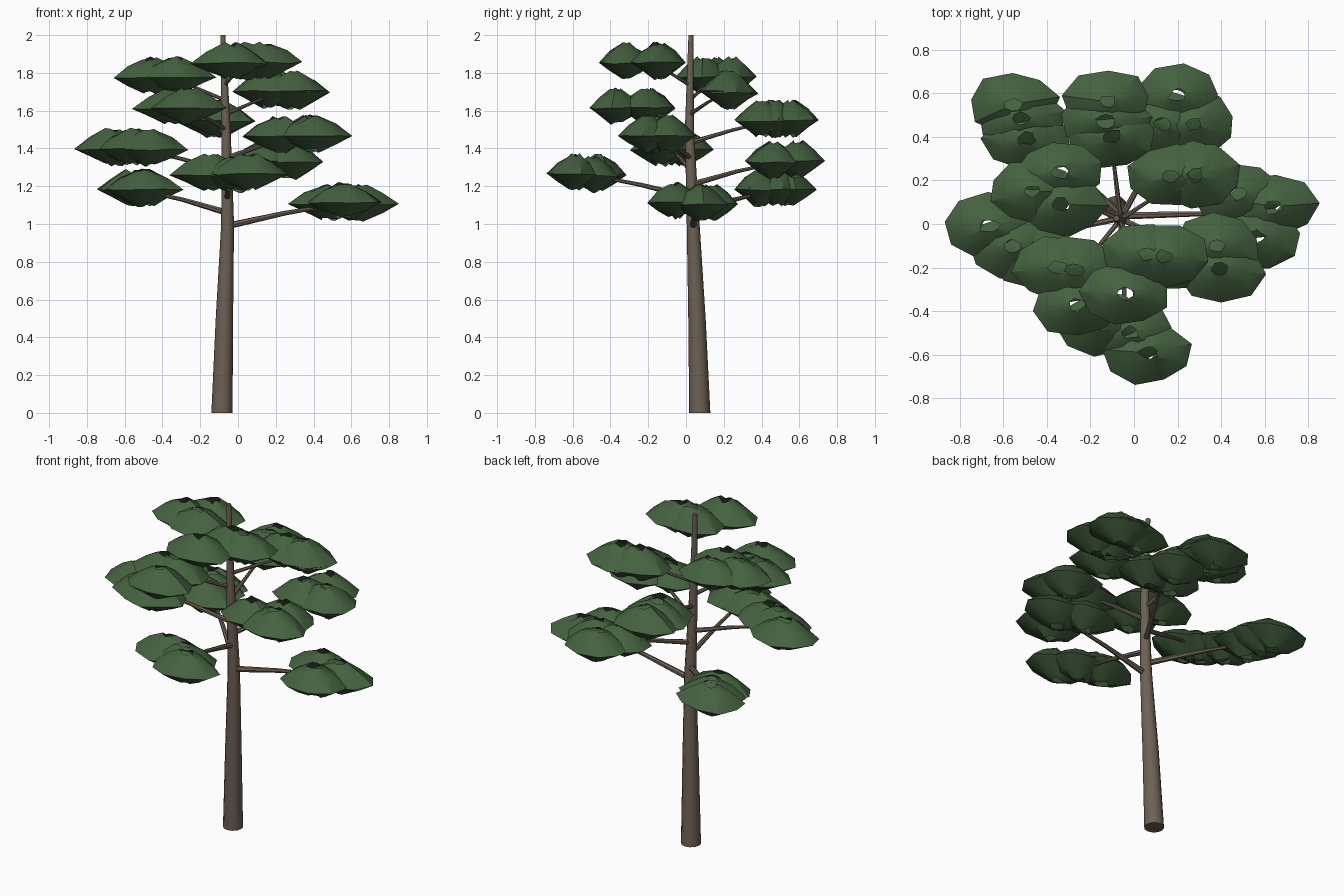
import bpy, bmesh, math, random
from mathutils import Vector

if "Cube" in bpy.data.objects:
    bpy.data.objects.remove(bpy.data.objects["Cube"])

random.seed(4)


def material(name, rgb):
    m = bpy.data.materials.new(name)
    m.diffuse_color = (*rgb, 1)
    m.use_nodes = True
    m.node_tree.nodes["Principled BSDF"].inputs["Base Color"].default_value = m.diffuse_color
    return m


BARK = material("bark brown", (0.155, 0.120, 0.090))
LEAF = material("needle green", (0.058, 0.120, 0.050))


def finish(bm, name, mat, angle):
    bmesh.ops.recalc_face_normals(bm, faces=bm.faces[:])
    me = bpy.data.meshes.new(name)
    bm.to_mesh(me)
    bm.free()
    me.materials.append(mat)
    ob = bpy.data.objects.new(name, me)
    bpy.context.collection.objects.link(ob)
    bpy.ops.object.select_all(action='DESELECT')
    ob.select_set(True)
    bpy.context.view_layer.objects.active = ob
    bpy.ops.object.shade_smooth_by_angle(angle=math.radians(angle))
    return ob


def skin(bm, rings):
    """Join consecutive rings of verts with quads."""
    n = len(rings[0])
    for a, b in zip(rings, rings[1:]):
        for i in range(n):
            j = (i + 1) % n
            bm.faces.new((a[i], a[j], b[j], b[i]))


def limb(name, path, radii, sides, level=False):
    """Tapered tube along a path, capped at both ends."""
    bm = bmesh.new()
    pts = [Vector(p) for p in path]
    rings = []
    for k, (p, r) in enumerate(zip(pts, radii)):
        d = pts[min(k + 1, len(pts) - 1)] - pts[max(k - 1, 0)]
        d = Vector((0, 0, 1)) if level else d.normalized()
        u = d.cross(Vector((0, 1, 0)) if level else Vector((0, 0, 1))).normalized()
        v = d.cross(u)
        rings.append([bm.verts.new(p + r * (math.cos(t) * u + math.sin(t) * v))
                      for t in (2 * math.pi * i / sides for i in range(sides))])
    skin(bm, rings)
    bm.faces.new(rings[0])
    bm.faces.new(rings[-1])
    return finish(bm, name, BARK, 40)


# Trunk, gently bent
TRUNK = [(-.085, .073, 0), (-.072, .058, .5), (-.055, .038, 1.0),
         (-.063, .018, 1.5), (-.08, .026, 2.0)]
limb("trunk", TRUNK, [.056, .046, .034, .024, .013], 12, level=True)


def trunk_at(z):
    k = min(int(z / .5), 3)
    return Vector(TRUNK[k]).lerp(Vector(TRUNK[k + 1]), z / .5 - k)


# Foliage pad: squat double cone, open at top and bottom, uneven rims
PROFILE = [(.2, -.092), (.62, -.052), (1, -.012), (.6, .05), (.2, .088)]


def pad(bm, x, y, z, sides=9):
    phase = random.random() * math.pi
    wob = [random.uniform(.9, 1.07) for _ in range(sides)]
    rings = []
    for k, (r, h) in enumerate(PROFILE):
        ring = []
        for i in range(sides):
            t = phase + 2 * math.pi * i / sides
            end = k in (0, 4)
            rr = r * wob[i] * (random.uniform(.75, 1.2) if end else 1)
            hh = h + random.uniform(-.012, .012) * (1 if end else .4)
            ring.append(bm.verts.new((x + .205 * rr * math.cos(t),
                                      y + .15 * rr * math.sin(t), z + hh)))
        rings.append(ring)
    skin(bm, rings)


# Clumps: height, then the centres of the three pads
CLUMPS = [
    (1.12, [(.48, .14), (.635, .08), (.56, -.06)]),
    (1.19, [(-.55, .55), (-.52, .48), (-.49, .39)]),
    (1.27, [(-.15, -.46), (-.02, -.50), (.06, -.59)]),
    (1.34, [(.20, .59), (.27, .46), (.13, .46)]),
    (1.41, [(-.66, -.01), (-.56, -.10), (-.47, -.14)]),
    (1.48, [(.39, -.21), (.38, -.10), (.21, -.16)]),
    (1.56, [(-.12, .56), (-.13, .47), (-.10, .40)]),
    (1.63, [(-.35, -.20), (-.26, -.37), (-.27, -.21)]),
    (1.71, [(.29, .23), (.28, .22), (.17, .22)]),
    (1.785, [(-.34, .235), (-.47, .15), (-.33, .09)]),
]
CLUMPS.append((1.865, [(-.04, -.32), (.14, -.15), (.06, -.14)]))

for n, (z, pads) in enumerate(CLUMPS, 1):
    bm = bmesh.new()
    for x, y in pads:
        pad(bm, x, y, z + random.uniform(-.006, .006))
    finish(bm, f"foliage_{n}", LEAF, 35)
    # Branch from the trunk into the clump
    a = trunk_at(z - .13)
    e = Vector((sum(p[0] for p in pads) / 3, sum(p[1] for p in pads) / 3, z - .01))
    m = a.lerp(e, .5) + Vector((0, 0, .008))
    r = .019 - .0008 * n
    limb(f"branch_{n}", [a, m, e], [r, r * .7, r * .4], 7)
